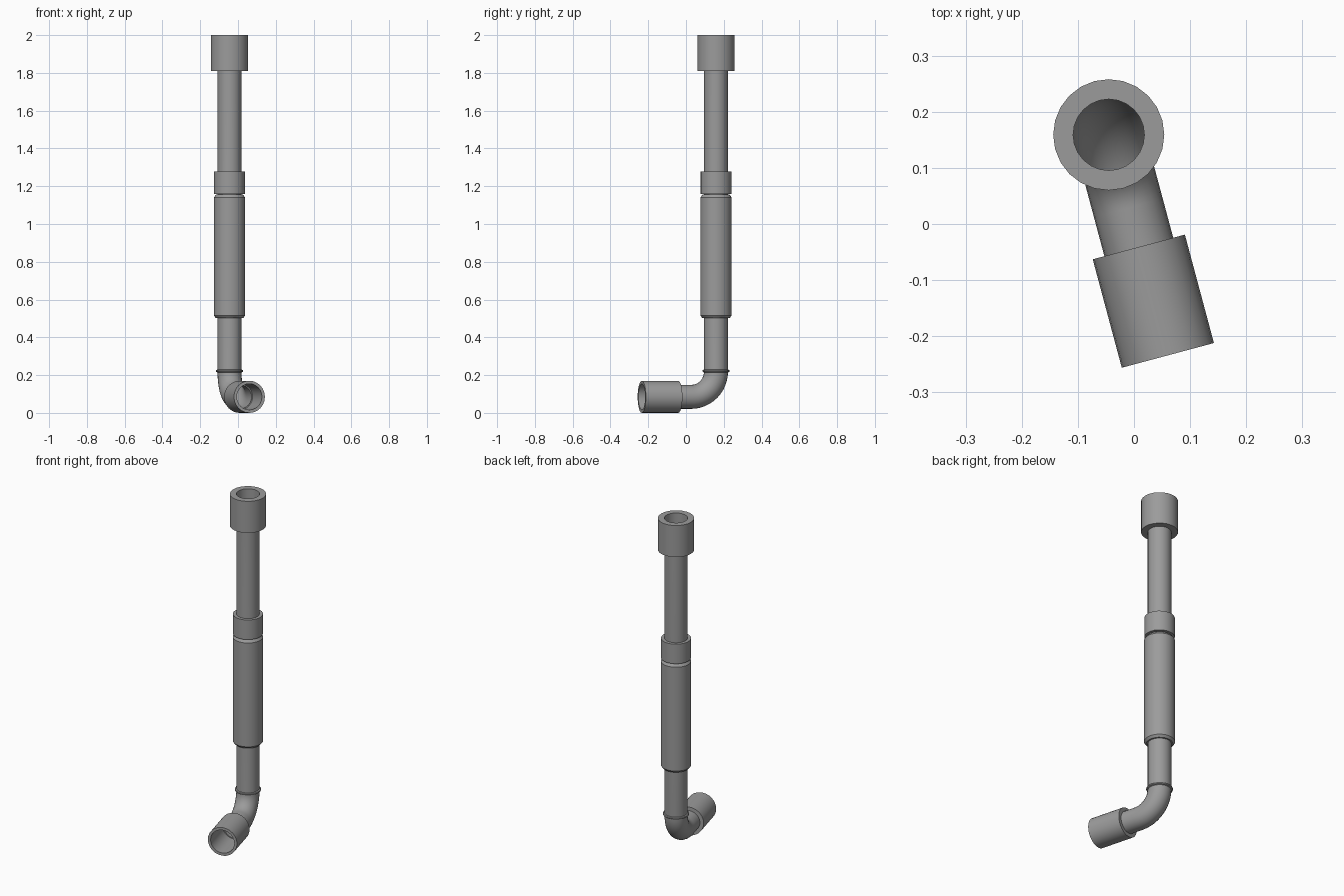
import bpy, bmesh, math
from mathutils import Vector

cube = bpy.data.objects.get("Cube")
if cube:
    bpy.data.objects.remove(cube, do_unlink=True)

grey = bpy.data.materials.new("grey_plastic")
grey.use_nodes = True
grey.diffuse_color = (0.33, 0.33, 0.33, 1)
grey.node_tree.nodes["Principled BSDF"].inputs["Base Color"].default_value = grey.diffuse_color

# Pipe layout: a vertical run, a quarter bend, then a horizontal run
SIDES = 24
PIPE_R = 0.0635
BEND_R = 0.135
OUTLET_Z = 0.085
BEND_TOP = OUTLET_Z + BEND_R
YAW = math.radians(15)
UP = Vector((0, 0, 1))
OUT = Vector((math.sin(YAW), -math.cos(YAW), 0))
SIDE = UP.cross(OUT)
BASE = Vector((-0.045, 0.159, 0))


def vertical(z, r):
    return BASE + UP * z, 0, r


def horizontal(d, r):
    return BASE + UP * OUTLET_Z + OUT * d, math.pi / 2, r


def bend(t, r):
    pivot = BASE + UP * BEND_TOP + OUT * BEND_R
    return pivot - (OUT * math.cos(t) + UP * math.sin(t)) * BEND_R, t, r


def sweep(name, stations):
    """Skin round rings given as (centre, tilt, radius)."""
    bm = bmesh.new()
    rings = []
    for centre, tilt, r in stations:
        normal = OUT * math.cos(tilt) + UP * math.sin(tilt)
        angles = [2 * math.pi * i / SIDES for i in range(SIDES)]
        rings.append([bm.verts.new(centre + (normal * math.cos(a) + SIDE * math.sin(a)) * r)
                      for a in angles])
    for a, b in zip(rings, rings[1:]):
        for i in range(SIDES):
            j = (i + 1) % SIDES
            bm.faces.new((a[i], b[i], b[j], a[j]))
    mesh = bpy.data.meshes.new(name)
    bm.to_mesh(mesh)
    bm.free()
    mesh.materials.append(grey)
    obj = bpy.data.objects.new(name, mesh)
    bpy.context.collection.objects.link(obj)
    bpy.ops.object.select_all(action='DESELECT')
    obj.select_set(True)
    bpy.context.view_layer.objects.active = obj
    bpy.ops.object.shade_smooth_by_angle(angle=math.radians(30))


def upright(name, profile):
    sweep(name, [vertical(z, r) for z, r in profile])


# Continuous thin pipe with its elbow
STEPS = 12
elbow = [bend(math.pi / 2 * i / STEPS, PIPE_R) for i in range(STEPS + 1)]
sweep("pipe", [vertical(2.0, PIPE_R)] + elbow + [horizontal(0.215, PIPE_R)])

# Fittings on the vertical run, each listed from top to bottom
upright("top_collar", [(2.0, PIPE_R), (2.0, 0.099), (1.81, 0.099), (1.81, PIPE_R)])
upright("upper_ring", [(1.278, PIPE_R), (1.278, 0.082), (1.16, 0.082), (1.16, PIPE_R)])
upright("long_sleeve", [(1.155, PIPE_R), (1.155, 0.072), (1.14, 0.083),
                        (0.515, 0.083), (0.502, 0.072), (0.502, PIPE_R)])
upright("elbow_bead", [(0.229, PIPE_R), (0.227, 0.07), (0.222, 0.072),
                       (0.217, 0.07), (0.214, PIPE_R)])

# Hollow socket at the outlet
sweep("outlet_socket", [horizontal(d, r) for d, r in (
    (0.207, PIPE_R), (0.207, 0.085), (0.407, 0.085),
    (0.407, 0.069), (0.215, 0.069), (0.215, PIPE_R))])
